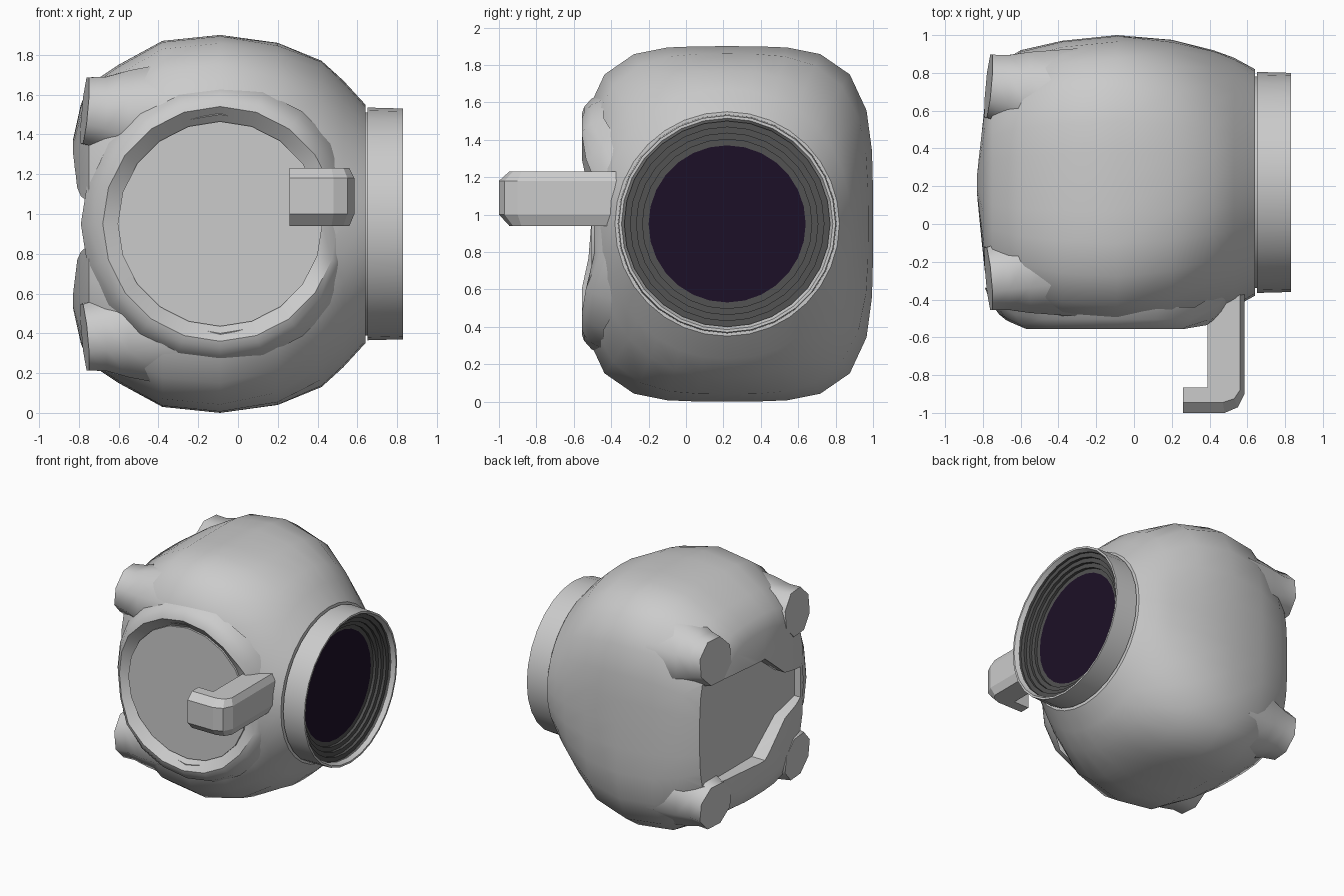
import bpy, bmesh
from math import sin, cos, pi, radians

if "Cube" in bpy.data.objects:
    bpy.data.objects.remove(bpy.data.objects["Cube"])

CY, CZ = 0.22, 0.95   # axis of the bulb and lens


def material(name, rgb):
    m = bpy.data.materials.new(name)
    m.diffuse_color = (*rgb, 1)
    m.use_nodes = True
    m.node_tree.nodes["Principled BSDF"].inputs["Base Color"].default_value = m.diffuse_color
    return m


def shade(ob, angle):
    bpy.ops.object.select_all(action='DESELECT')
    ob.select_set(True)
    bpy.context.view_layer.objects.active = ob
    bpy.ops.object.shade_smooth_by_angle(angle=radians(angle))


def loft(name, rings, caps=(True, True), smooth=30, mat=None):
    """Skin a list of equal-length point rings, optionally capping the ends."""
    bm = bmesh.new()
    vs = [[bm.verts.new(p) for p in r] for r in rings]
    n = len(rings[0])
    for a, b in zip(vs, vs[1:]):
        for i in range(n):
            j = (i + 1) % n
            bm.faces.new((a[i], a[j], b[j], b[i]))
    if caps[0]:
        bm.faces.new(vs[0])
    if caps[1]:
        bm.faces.new(vs[-1])
    bmesh.ops.recalc_face_normals(bm, faces=bm.faces)
    me = bpy.data.meshes.new(name)
    bm.to_mesh(me)
    bm.free()
    ob = bpy.data.objects.new(name, me)
    bpy.context.collection.objects.link(ob)
    if mat:
        me.materials.append(mat)
    if smooth:
        shade(ob, smooth)
    return ob


def carve(ob, cutter):
    """Subtract a helper from an object, then delete the helper."""
    cutter.hide_render = True
    bpy.context.view_layer.objects.active = ob
    mod = ob.modifiers.new("carve", 'BOOLEAN')
    mod.operation = 'DIFFERENCE'
    mod.solver = 'EXACT'
    mod.object = cutter
    bpy.ops.object.modifier_apply(modifier=mod.name)
    bpy.data.objects.remove(cutter)


def section(x, hy, hz, n=2.0, count=32):
    """Superellipse cross-section of the bulb."""
    pts = []
    for i in range(count):
        c, s = cos(2 * pi * i / count), sin(2 * pi * i / count)
        r = (abs(c) ** n + abs(s) ** n) ** (-1 / n)
        pts.append((x, max(CY + hy * c * r, -0.53), CZ + hz * s * r))
    return pts


def circle(x, r, count=28):
    return [(x, CY + r * cos(2 * pi * i / count), CZ + r * sin(2 * pi * i / count))
            for i in range(count)]


def hatch_ring(y, r, falloff=False, count=20):
    """Ring around the hatch axis; falloff bends it back along the bulb's sides."""
    pts = []
    for i in range(count):
        x = -0.09 + r * cos(2 * pi * i / count)
        drop = max(0, (x - 0.36) * 0.8, (-0.58 - x) * 0.5) if falloff else 0
        pts.append((x, y + drop, CZ + r * sin(2 * pi * i / count)))
    return pts


# Bulbous body, from the lens seat to the domed rear
body = loft("body", [section(*s) for s in (
    (0.64, 0.60, 0.60, 2.0), (0.53, 0.66, 0.72, 2.15), (0.42, 0.70, 0.82, 2.4),
    (0.2, 0.755, 0.91, 3.3), (-0.09, 0.78, 0.95, 4.0), (-0.38, 0.75, 0.92, 4.0),
    (-0.6, 0.70, 0.80, 3.5), (-0.75, 0.61, 0.70, 3.2), (-0.79, 0.47, 0.60, 3.0),
    (-0.83, 0.10, 0.42, 3.0))], smooth=0)

# Rear recess, open toward the back side and narrowing toward the front
half = [(1.1, 0.40), (0.2, 0.40), (-0.08, 0.18), (-0.33, 0.12)]
outline = [(y, CZ - d) for y, d in half] + [(y, CZ + d) for y, d in reversed(half)]
carve(body, loft("recess_cutter",
                 [[(x, y, z) for y, z in outline] for x in (-0.715, -1.0)], smooth=0))

# Shallow seat for the front hatch
carve(body, loft("hatch_cutter", [hatch_ring(-0.45, 0.53), hatch_ring(-0.60, 0.57)],
                 smooth=0))
shade(body, 35)

# Flat round hatch and the soft rim around it
loft("front_hatch", [hatch_ring(-0.42, 0.515), hatch_ring(-0.505, 0.515)])
loft("hatch_rim", [hatch_ring(-0.44, 0.70, True), hatch_ring(-0.505, 0.67, True),
                   hatch_ring(-0.545, 0.625, True), hatch_ring(-0.557, 0.59, True),
                   hatch_ring(-0.49, 0.515)], caps=(False, False), smooth=50)

# Four faceted rear stubs flaring into the body
for sy, side in ((-1, "front"), (1, "back")):
    for sz, level in ((-1, "lower"), (1, "upper")):
        rings = []
        for x, oy, oz, r, tilt in ((-0.77, 0.51, 0.57, 0.18, 0.09),
                                   (-0.67, 0.49, 0.555, 0.20, 0.04),
                                   (-0.55, 0.46, 0.54, 0.25, 0),
                                   (-0.30, 0.40, 0.51, 0.335, 0)):
            ring = []
            for i in range(8):
                a = 2 * pi * (i + 0.5) / 8
                dy, dz = r * cos(a), r * sin(a)
                ring.append((x + tilt * (dy + dz), CY + sy * (oy + dy), CZ + sz * (oz + dz)))
            rings.append(ring)
        loft(f"rear_stub_{side}_{level}", rings, smooth=60)

# Hooked handle: an L profile with chamfered outer edges
inner = [(0.26, -0.865), (0.39, -0.865), (0.39, -0.5), (0.46, -0.36)]
outer = [(0.585, -0.36), (0.585, -0.90), (0.55, -0.97), (0.48, -1.0), (0.26, -1.0)]
inset = [(0.56, -0.36), (0.56, -0.88), (0.53, -0.925), (0.47, -0.945), (0.26, -0.945)]
loft("handle", [[(x, y, z) for x, y in inner + edge] for z, edge in (
    (0.94, inset), (1.0, outer), (1.18, outer), (1.23, inset))], smooth=0)

# Lens barrel, stepped inner rings and dark glass
dark = material("dark_grey", (0.085, 0.085, 0.085))
glass = material("dark_glass", (0.012, 0.005, 0.02))
loft("lens_neck", [circle(0.60, 0.56), circle(0.67, 0.56)])
loft("lens_barrel", [circle(0.65, 0.56), circle(0.65, 0.585), circle(0.83, 0.58),
                     circle(0.83, 0.565), circle(0.80, 0.55)], caps=(True, False))
steps = [circle(0.80, 0.55)]
for k in range(4):
    r = 0.55 - 0.0325 * k
    steps += [circle(0.80 - 0.022 * (k + 1), r),
              circle(0.80 - 0.022 * (k + 1), r - 0.0325)]
loft("lens_steps", steps, caps=(False, False), mat=dark)
loft("lens_glass", [circle(0.67, 0.425), circle(0.712, 0.42)], mat=glass)
